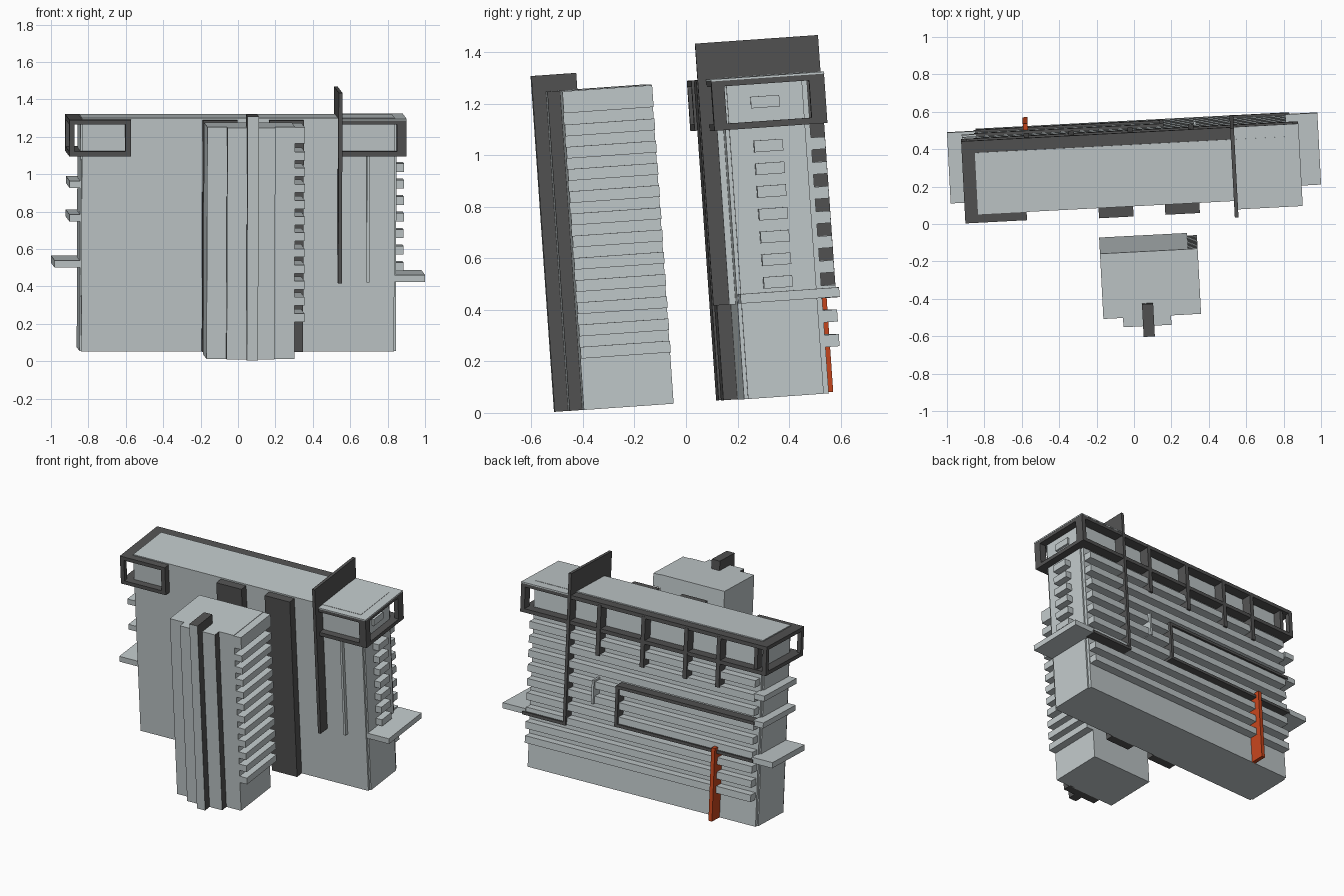
import bpy, bmesh, math
from mathutils import Matrix

# whole complex is yawed 3 degrees and leans 4 degrees to the front
TILT = Matrix.Rotation(math.radians(3), 4, 'Z') @ Matrix.Rotation(math.radians(4), 4, 'X')


def colour(name, rgb):
    m = bpy.data.materials.new(name)
    m.diffuse_color = (*rgb, 1)
    return m


LIGHT = colour("pale_concrete", (0.53, 0.58, 0.59))
DARK = colour("dark_grey", (0.085, 0.085, 0.085))
RED = colour("orange_red", (0.56, 0.06, 0.012))


def part(name, mat, boxes, light_faces=None):
    """One object from boxes given as (x0, x1, y0, y1, z0, z1)."""
    bm = bmesh.new()
    for x0, x1, y0, y1, z0, z1 in boxes:
        m = Matrix.Translation(((x0 + x1) / 2, (y0 + y1) / 2, (z0 + z1) / 2))
        m = m @ Matrix.Diagonal((x1 - x0, y1 - y0, z1 - z0, 1))
        bmesh.ops.create_cube(bm, size=1, matrix=m)
    bm.normal_update()
    me = bpy.data.meshes.new(name)
    me.materials.append(mat)
    if light_faces:
        me.materials.append(LIGHT)
        for f in bm.faces:
            f.material_index = int(light_faces(f.normal))
    bm.to_mesh(me)
    bm.free()
    ob = bpy.data.objects.new(name, me)
    ob.matrix_world = TILT
    bpy.context.collection.objects.link(ob)
    return ob


# ---- main block ----
part("main_block", LIGHT, [(-0.83, 0.845, 0.185, 0.515, 0.04, 1.29)])
part("end_wall_panels", LIGHT, [(-0.838, -0.82, 0.2, 0.495, 0.04, 1.28),
                                (0.84, 0.855, 0.2, 0.495, 0.04, 1.28)])
part("tall_front_panels", DARK, [(-0.185, 0.0, 0.13, 0.19, 0.04, 1.28),
                                 (0.17, 0.355, 0.13, 0.19, 0.04, 1.28)])
part("thin_front_fin", LIGHT, [(0.695, 0.71, 0.16, 0.19, 0.41, 1.09)])

# ---- rear balcony strips ----
part("rear_balconies", LIGHT,
     [(-0.82, 0.84, 0.51, 0.57, 0.22 + 0.096 * k, 0.267 + 0.096 * k) for k in range(9)])

# ---- window boxes on the right end ----
part("side_window_boxes", LIGHT,
     [(0.85, 0.9, 0.29, 0.402, 0.994 - 0.0885 * k, 1.039 - 0.0885 * k) for k in range(7)]
     + [(0.85, 0.87, 0.29, 0.402, 1.165, 1.21)])

# ---- top floor frame: two rings open in the middle of the front ----
ring = []
for z0, z1 in ((1.088, 1.113), (1.258, 1.283)):
    ring += [(-0.9, -0.83, 0.14, 0.58, z0, z1),
             (0.845, 0.905, 0.14, 0.58, z0, z1),
             (-0.83, 0.845, 0.51, 0.58, z0, z1),
             (-0.83, -0.57, 0.14, 0.19, z0, z1),
             (0.56, 0.845, 0.14, 0.19, z0, z1)]
part("top_floor_rings", DARK, ring)
part("top_floor_posts", DARK,
     [(-0.9, -0.872, 0.14, 0.17, 1.1, 1.27), (-0.6, -0.57, 0.14, 0.19, 1.1, 1.27),
      (0.855, 0.905, 0.14, 0.19, 1.1, 1.27), (0.875, 0.905, 0.52, 0.58, 1.1, 1.27),
      (-0.9, -0.872, 0.55, 0.58, 1.1, 1.27), (-0.83, -0.805, 0.51, 0.57, 1.1, 1.27)])
part("rear_hanging_posts", DARK,
     [(x - 0.014, x + 0.014, 0.51, 0.582, 0.93, 1.27) for x in (0.33, 0.005, -0.31, -0.55)])
part("right_roof_cover", LIGHT, [(0.56, 0.906, 0.139, 0.581, 1.28, 1.288)])

# ---- tall blade wall crossing the block, with its rear foot ----
part("blade_wall", DARK, [(0.54, 0.56, 0.106, 0.585, 0.41, 1.43)])
part("blade_rear_foot", DARK, [(0.56, 0.86, 0.51, 0.583, 0.41, 0.43)])

# ---- end canopies ----
part("right_canopy", LIGHT, [(0.84, 1.01, 0.19, 0.575, 0.412, 0.449)])
part("left_canopies", LIGHT, [(-0.973, -0.82, 0.198, 0.578, 0.487, 0.525),
                              (-0.895, -0.82, 0.198, 0.578, 0.735, 0.772),
                              (-0.895, -0.82, 0.198, 0.578, 0.915, 0.952)])

# ---- rear dark frame and bracket ----
part("rear_frame", DARK, [(0.165, 0.185, 0.51, 0.585, 0.49, 0.765),
                          (-0.83, 0.165, 0.51, 0.583, 0.745, 0.765),
                          (-0.83, 0.165, 0.51, 0.583, 0.49, 0.51)])
part("rear_bracket", LIGHT, [(0.345, 0.36, 0.51, 0.585, 0.6, 0.76)])
part("red_column", RED, [(-0.566, -0.54, 0.51, 0.605, 0.04, 0.53)])

# ---- front tower ----
part("tower_body", LIGHT, [(-0.19, 0.28, -0.41, -0.06, 0.04, 1.283)])
part("tower_bay", DARK, [(-0.085, 0.172, -0.46, -0.4, 0.04, 1.283)],
     lambda n: n.y < -0.5 or n.z > 0.5)
part("tower_fin", DARK, [(0.02, 0.08, -0.513, -0.455, 0.04, 1.347),
                         (0.02, 0.08, -0.456, -0.338, 1.27, 1.347)],
     lambda n: n.y < -0.5)
part("tower_balconies", LIGHT,
     [(0.275, 0.333, -0.41, -0.06, 0.24 + 0.0865 * k, 0.285 + 0.0865 * k) for k in range(11)]
     + [(0.275, 0.333, -0.41, -0.06, 1.195, 1.28)])
